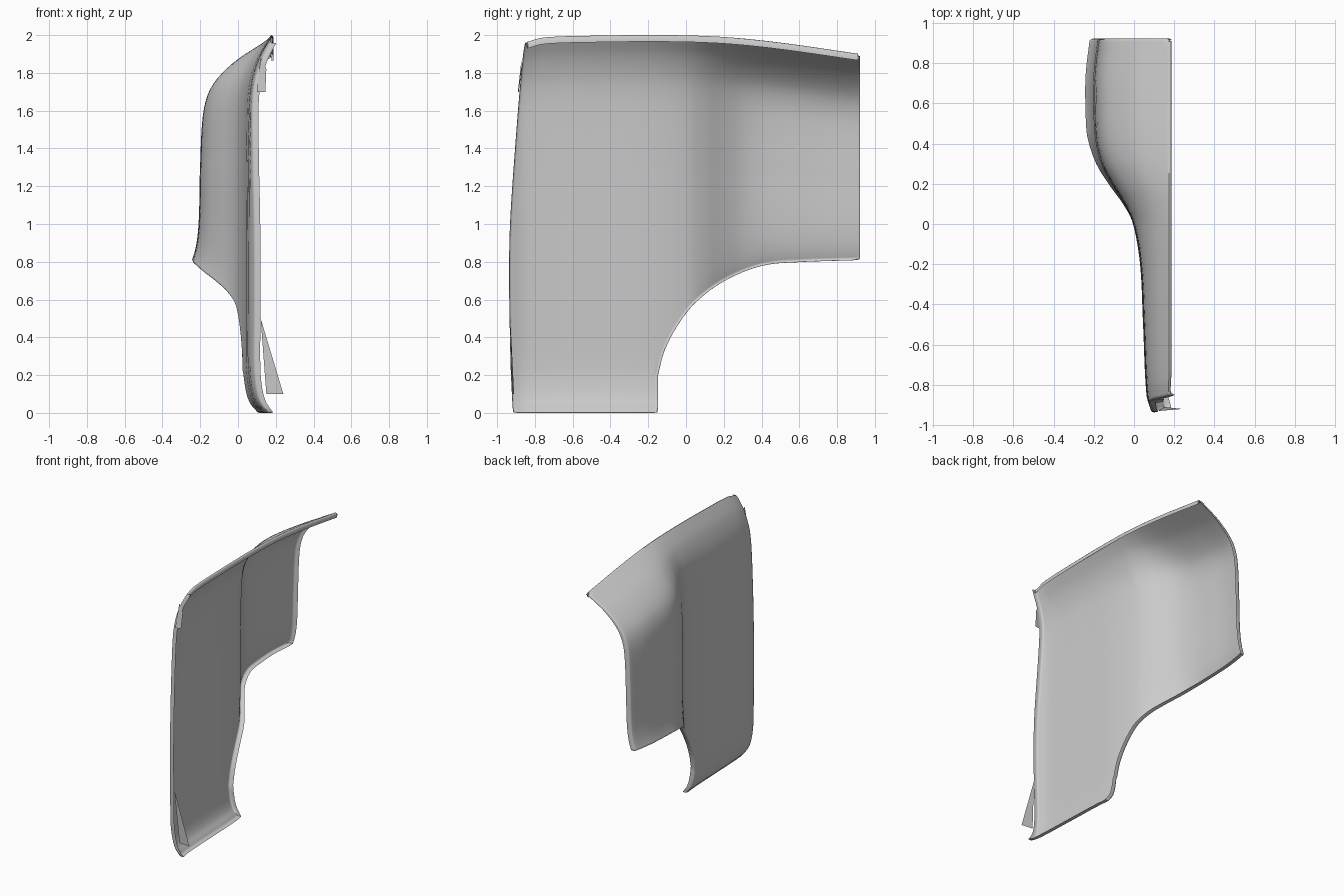
import bpy, bmesh, math
from mathutils import Vector

if "Cube" in bpy.data.objects:
    bpy.data.objects.remove(bpy.data.objects["Cube"])

paint = bpy.data.materials.new("plain grey")
paint.use_nodes = True
grey = (0.6, 0.6, 0.6, 1)
paint.diffuse_color = grey
paint.node_tree.nodes["Principled BSDF"].inputs["Base Color"].default_value = grey


def curve(points):
    """Return a smooth function through the given points."""
    def slope(i):
        a, b = points[max(i - 1, 0)], points[min(i + 1, len(points) - 1)]
        return (b[1] - a[1]) / (b[0] - a[0])

    def evaluate(t):
        t = min(max(t, points[0][0]), points[-1][0])
        i = 0
        while i < len(points) - 2 and t > points[i + 1][0]:
            i += 1
        (start, low), (end, high) = points[i], points[i + 1]
        width = end - start
        s = (t - start) / width
        blend = s * s * (3 - 2 * s)
        return (low + (high - low) * blend
                + width * slope(i) * s * (1 - s) ** 2
                - width * slope(i + 1) * s * s * (1 - s))
    return evaluate


# Outline and cross-section curves of the panel
front_edge = curve([(0, -.905), (.3, -.918), (.9, -.923), (1.4, -.893), (1.9, -.85), (2, -.83)])
top_edge = curve([(-.86, 1.965), (-.78, 1.987), (-.5, 1.997), (-.1, 2), (.2, 1.99), (.5, 1.96), (.92, 1.9)])
arch_edge = curve([(-.16, .2), (-.13, .32), (-.06, .46), (.04, .59), (.2, .71), (.4, .79), (.6, .81), (.91, .82)])
plan = curve([(-.93, .085), (-.85, .062), (-.5, .045), (-.2, .03), (0, -.005), (.1, -.05),
              (.2, -.112), (.3, -.163), (.42, -.192), (.6, -.202), (.75, -.2), (.92, -.18)])
top_roll = curve([(0, 1), (.02, .9), (.05, .75), (.1, .52), (.18, .27), (.26, .12), (.38, .04), (.7, 0)])
bottom_roll = curve([(0, .085), (.04, .045), (.1, .02), (.2, .004), (.3, 0)])

ARCH_START = -.16
ARCH_BASE = .2
REAR = .91


def lerp(a, b, t):
    return a + (b - a) * t


def ease(t):
    return lerp(t, .5 - .5 * math.cos(math.pi * t), .8)


def surface(y, z):
    """Place a point on the curved panel."""
    x = plan(y)
    x += (.175 - x) * top_roll(top_edge(y) - z)
    if y < ARCH_START + .001:
        x += bottom_roll(z)
    else:
        flare = min(max((y - .05) / .4, 0), 1)
        x -= .04 * flare * math.exp(-max(z - arch_edge(y), 0) / .1)
    return Vector((x, y, z))


def add_block(bm, columns, rows, locate):
    grid = [[bm.verts.new(surface(*locate(i / columns, j / rows)))
             for j in range(rows + 1)] for i in range(columns + 1)]
    for i in range(columns):
        for j in range(rows):
            bm.faces.new((grid[i][j], grid[i][j + 1], grid[i + 1][j + 1], grid[i + 1][j]))


def lower_front(u, v):
    z = lerp(.012, ARCH_BASE, v)
    return lerp(front_edge(z), ARCH_START, ease(u)), z


def upper_front(u, v):
    z = lerp(ARCH_BASE, top_edge(lerp(-.86, ARCH_START, ease(u))), ease(v))
    return lerp(front_edge(z), ARCH_START, ease(u)), z


def rear(u, v):
    y = lerp(ARCH_START, REAR, u ** 1.4)
    return y, lerp(arch_edge(y), top_edge(y), ease(v))


def finish(bm, name):
    mesh = bpy.data.meshes.new(name)
    bm.to_mesh(mesh)
    bm.free()
    mesh.materials.append(paint)
    obj = bpy.data.objects.new(name, mesh)
    bpy.context.collection.objects.link(obj)
    return obj


# Panel skin, made from three joined patches
bm = bmesh.new()
add_block(bm, 24, 10, lower_front)
add_block(bm, 24, 48, upper_front)
add_block(bm, 44, 48, rear)
bmesh.ops.remove_doubles(bm, verts=bm.verts[:], dist=.0005)

# Rolled lip around the open border
border = [e for e in bm.edges if e.is_boundary]
outward = {}
for edge in border:
    along = edge.verts[1].co - edge.verts[0].co
    middle = (edge.verts[0].co + edge.verts[1].co) / 2
    away = middle - edge.link_faces[0].calc_center_median()
    away.x = along.x = 0
    along.normalize()
    away -= along * away.dot(along)
    away.normalize()
    for vert in edge.verts:
        outward[vert] = outward.get(vert, Vector()) + away

lip = {}
for vert, direction in outward.items():
    direction.normalize()
    at_top = vert.co.z > top_edge(vert.co.y) - .012
    if at_top:
        steps = [Vector((.006, 0, -.002)), Vector((.012, 0, -.01)), Vector((.012, 0, -.035))]
    else:
        sideways = Vector((1, 0, 0))
        steps = [direction * .008 + sideways * .003,
                 direction * .012 + sideways * .014, direction * .011 + sideways * .036]
    lip[vert] = [vert] + [bm.verts.new(vert.co + step) for step in steps]
for edge in border:
    loop = edge.link_loops[0]
    a, b = lip[loop.vert], lip[loop.link_loop_next.vert]
    for k in range(3):
        bm.faces.new((b[k], a[k], a[k + 1], b[k + 1]))
panel = finish(bm, "body_panel")
bpy.ops.object.select_all(action="DESELECT")
panel.select_set(True)
bpy.context.view_layer.objects.active = panel
bpy.ops.object.shade_smooth_by_angle(angle=math.radians(50))


def add_plate(name, corners):
    bm = bmesh.new()
    bm.faces.new([bm.verts.new(corner) for corner in corners])
    finish(bm, name)


# Small mounting tabs on the front edge
add_plate("lower_front_tab", [(.12, -.93, .5), (.15, -.91, .1), (.24, -.92, .1)])
add_plate("upper_front_tab", [(.1, -.89, 1.7), (.145, -.885, 1.7), (.15, -.87, 1.82), (.12, -.87, 1.88)])
